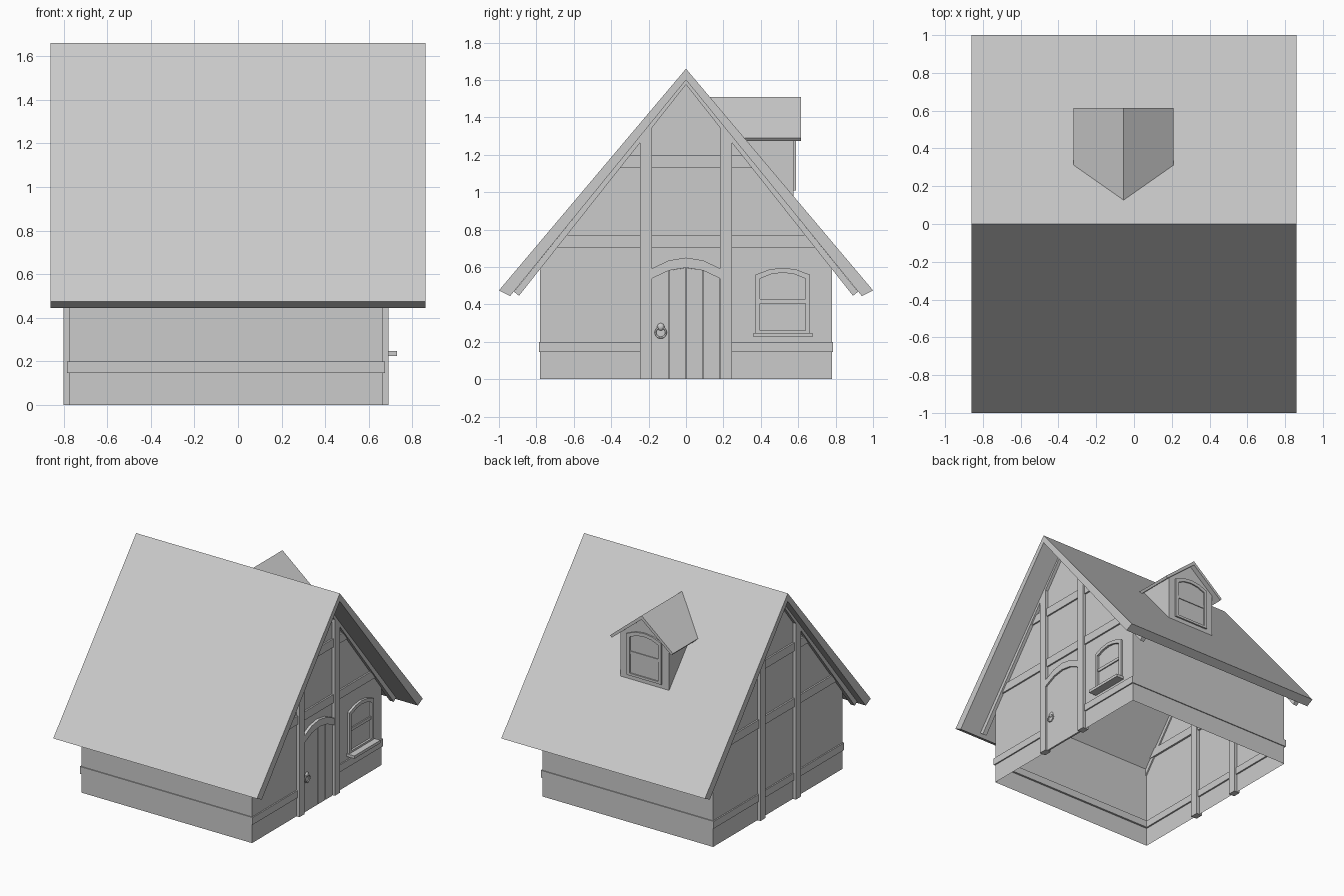
import bpy, bmesh, math

if "Cube" in bpy.data.objects:
    bpy.data.objects.remove(bpy.data.objects["Cube"])

XF, XB = 0.665, -0.775          # gable wall planes (door end, plain end)
WY = 0.78                       # half depth of the walls
SLOPE = 1.185


def roof_y(z, inset=0.0):
    return (1.66 - z) / SLOPE - inset


def under_y(z):                 # half width just inside the roof slab
    return (1.615 - z) / 1.225


def finish(name, bm):
    bmesh.ops.recalc_face_normals(bm, faces=bm.faces)
    me = bpy.data.meshes.new(name)
    bm.to_mesh(me)
    bm.free()
    ob = bpy.data.objects.new(name, me)
    bpy.context.collection.objects.link(ob)
    return ob


def place(p, axis, d):
    return (d, p[0], p[1]) if axis == 'x' else (p[0], d, p[1])


def prism(name, pts, axis, a, b):
    """Extrude a 2D profile from a to b; b may depend on height."""
    bm = bmesh.new()
    end = b if callable(b) else (lambda z: b)
    A = [bm.verts.new(place(p, axis, a)) for p in pts]
    B = [bm.verts.new(place(p, axis, end(p[1]))) for p in pts]
    n = len(pts)
    bm.faces.new(A)
    bm.faces.new(B[::-1])
    for i in range(n):
        j = (i + 1) % n
        bm.faces.new((A[j], A[i], B[i], B[j]))
    return finish(name, bm)


def ring(name, outer, inner, axis, a, b):
    bm = bmesh.new()
    loops = [[bm.verts.new(place(p, axis, d)) for p in pts]
             for pts, d in ((outer, a), (outer, b), (inner, b), (inner, a))]
    n = len(outer)
    for k in range(4):
        L, M = loops[k], loops[(k + 1) % 4]
        for i in range(n):
            j = (i + 1) % n
            bm.faces.new((L[i], L[j], M[j], M[i]))
    return finish(name, bm)


def rect(u0, u1, v0, v1):
    return [(u0, v0), (u1, v0), (u1, v1), (u0, v1)]


def arch(c, w, spring, rise, n=4):
    """Shallow arc from right to left."""
    return [(c + w * (1 - 2 * i / n), spring + rise * (1 - (1 - 2 * i / n) ** 2))
            for i in range(n + 1)]


def window(name, axis, c, base, face, wall):
    outer = [(c - .147, base), (c + .147, base)] + arch(c, .147, base + .315, .038)
    inner = [(c - .121, base + .018), (c + .121, base + .018)] + arch(c, .121, base + .295, .032)
    ring(name + "_frame", outer, inner, axis, wall - .01, face)
    prism(name + "_pane", inner, axis, wall - .005, wall + .002)
    prism(name + "_rail", rect(c - .121, c + .121, base + .163, base + .186),
          axis, wall - .005, (wall + face) / 2 + .002)


# Open shell walls: long sides and two gables
bm = bmesh.new()
prof = [(-WY, 0), (-WY, .68), (0, 1.62), (WY, .68), (WY, 0)]
ends = [[bm.verts.new((x, y, z)) for y, z in prof] for x in (XF, XB)]
for e in ends:
    bm.faces.new(e)
for i in (0, 3):
    bm.faces.new((ends[0][i], ends[0][i + 1], ends[1][i + 1], ends[1][i]))
finish("walls", bm)

# Main roof slab
prism("roof", [(-1, .475), (0, 1.66), (1, .475), (.94, .445), (0, 1.6), (-.94, .445)],
      'x', -.86, .86)

# Timber framing on both gables
for label, wall, s in (("door_end", XF, 1), ("plain_end", XB, -1)):
    inside = wall - s * .025
    prism(label + "_rafters", [(-.92, .468), (0, 1.603), (.92, .468), (.893, .446),
                               (0, 1.575), (-.893, .446)], 'x', wall - s * .01, wall + s * .025)
    for side in (-1, 1):
        a, b = side * .183, side * .245
        prism(label + "_post", [(a, 0), (b, 0), (b, 1.32), (a, 1.39)],
              'x', inside, wall + s * .025)
    for z0, z1 in ((.705, .77), (1.13, 1.195)):
        w0, w1 = under_y(z0), under_y(z1)
        prism(label + "_beam", [(-w0, z0), (w0, z0), (w1, z1), (-w1, z1)],
              'x', inside + s * .01, wall + s * .012)
    spans = ((-.787, -.24), (.24, .787)) if s > 0 else ((-.787, .787),)
    for y0, y1 in spans:
        prism(label + "_base_band", rect(y0, y1, .145, .2), 'x', wall - s * .012, wall + s * .01)

# Base bands along the long walls
for side in (-1, 1):
    prism("side_base_band", rect(XB - .01, XF + .01, .145, .2), 'y',
          side * (WY - .015), side * (WY + .007))

# Plank door under an arched lintel
def door_top(y):
    return .54 + .055 * (1 - (y / .183) ** 2)


for i in range(4):
    y0 = -.183 + i * .0915
    y1 = y0 + .0885
    prism("door_plank", [(y0, 0), (y1, 0), (y1, door_top(y1)), (y0, door_top(y0))],
          'x', XF - .005, XF + .009)
prism("door_arch", arch(0, .183, .592, .058) + arch(0, .183, .538, .058)[::-1],
      'x', XF - .01, XF + .022)

# Door handle: boss with a hanging ring
bpy.ops.mesh.primitive_torus_add(location=(XF + .015, -.135, .25), rotation=(0, math.pi / 2, 0),
                                 major_radius=.028, minor_radius=.005,
                                 major_segments=20, minor_segments=8)
bpy.context.object.name = "door_ring"
bpy.ops.object.shade_smooth()
bpy.ops.mesh.primitive_uv_sphere_add(segments=16, ring_count=8, radius=.02,
                                     location=(XF + .008, -.135, .28))
boss = bpy.context.object
boss.name = "door_boss"
boss.scale.x = .7
bpy.ops.object.shade_smooth()

# Gable window with sill
window("gable_window", 'x', .517, .243, XF + .018, XF)
prism("window_sill", rect(.36, .675, .225, .247), 'x', XF - .01, .73)

# Dormer: body and roof run back into the main slope
DX = -.055
prism("dormer_body", [(DX - .205, .97), (DX - .205, 1.315), (DX, 1.485), (DX + .205, 1.315),
                      (DX + .205, .97)], 'y', .575, lambda z: roof_y(z, .015))
prism("dormer_roof", [(DX - .265, 1.29), (DX, 1.51), (DX + .265, 1.29), (DX + .252, 1.274),
                      (DX, 1.48), (DX - .252, 1.274)], 'y', .615, lambda z: roof_y(z, .008))
window("dormer_window", 'y', DX, 1.01, .587, .575)
